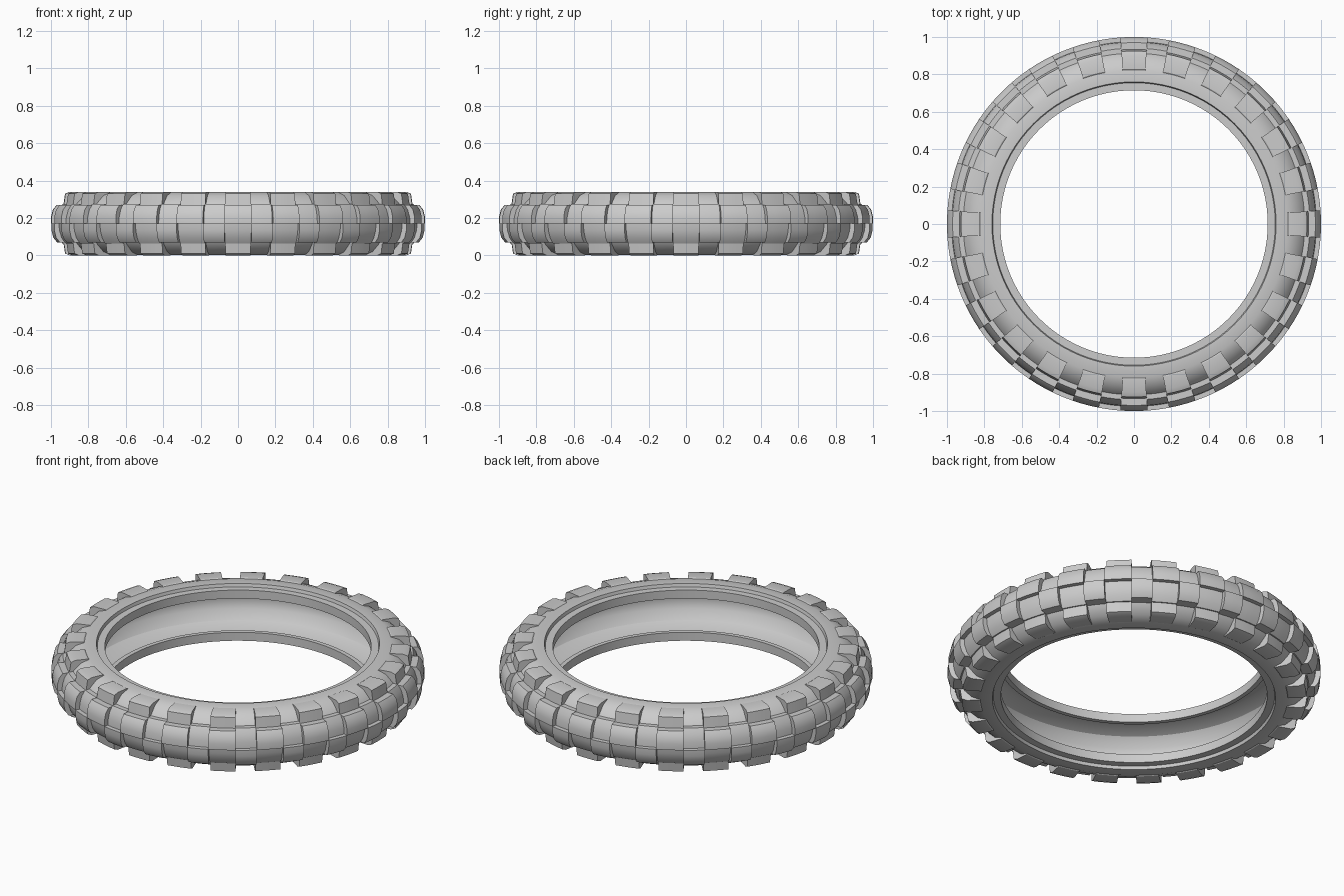
import bpy, bmesh
from math import sin, cos, pi, radians

cube = bpy.data.objects.get("Cube")
if cube:
    bpy.data.objects.remove(cube)

COUNT = 24          # tread blocks around the tyre
PITCH = 360 / COUNT
HALF = 4.2          # half width of a shoulder block, degrees
MID = 0.17          # height of the centre plane

rubber = bpy.data.materials.new("grey rubber")
rubber.use_nodes = True
colour = (0.6, 0.6, 0.6, 1)
rubber.diffuse_color = colour
bsdf = next(n for n in rubber.node_tree.nodes if n.type == 'BSDF_PRINCIPLED')
bsdf.inputs["Base Color"].default_value = colour
bsdf.inputs["Roughness"].default_value = 0.8


def sweep(bm, profile, start, end, steps, closed=False):
    """Turn a closed (radius, height) outline about the z axis."""
    rings = []
    for i in range(steps if closed else steps + 1):
        a = radians(start + (end - start) * i / steps)
        rings.append([bm.verts.new((r * sin(a), -r * cos(a), z)) for r, z in profile])
    n = len(profile)
    for i in range(steps):
        p, q = rings[i], rings[(i + 1) % len(rings)]
        for j in range(n):
            k = (j + 1) % n
            bm.faces.new((p[j], p[k], q[k], q[j]))
    if not closed:
        bm.faces.new(rings[0])
        bm.faces.new(rings[-1][::-1])


def finish(name, bm):
    bmesh.ops.recalc_face_normals(bm, faces=bm.faces[:])
    mesh = bpy.data.meshes.new(name)
    bm.to_mesh(mesh)
    bm.free()
    mesh.materials.append(rubber)
    ob = bpy.data.objects.new(name, mesh)
    bpy.context.collection.objects.link(ob)
    bpy.ops.object.select_all(action='DESELECT')
    ob.select_set(True)
    bpy.context.view_layer.objects.active = ob
    bpy.ops.object.shade_smooth_by_angle(angle=radians(28))
    return ob


def flip(profile):
    return [(r, 2 * MID - z) for r, z in profile]


def block_row(name, profile, centre, half):
    bm = bmesh.new()
    for i in range(COUNT):
        a = i * PITCH + centre
        sweep(bm, profile, a - half, a + half, 3)
    return finish(name, bm)


# Hollow carcass with stepped bead lips
outer = [(0.715, 0.32), (0.755, 0.32), (0.76, 0.338), (0.82, 0.338), (0.87, 0.32),
         (0.91, 0.28), (0.94, 0.23)]
inner = [(0.92, MID), (0.91, 0.22), (0.87, 0.27), (0.80, 0.30), (0.75, 0.30),
         (0.74, 0.27), (0.715, 0.27)]
section = (outer + [(0.95, MID)] + flip(outer)[::-1]
           + flip(inner)[:0:-1] + inner)
bm = bmesh.new()
sweep(bm, section, 0, 360, 96, closed=True)
finish("tyre_carcass", bm)

# Square-edged shoulder blocks, above and below
shoulder = [(0.82, 0.334), (0.83, 0.34), (0.90, 0.34), (0.925, 0.33), (0.935, 0.262),
            (0.905, 0.262)]
block_row("upper_shoulder_blocks", shoulder, 0, HALF)
block_row("lower_shoulder_blocks", flip(shoulder), 0, HALF)

# Centre blocks, high and low ones alternating like a checkerboard
high = [(0.905, 0.27), (0.97, 0.27), (0.99, 0.245), (1.0, 0.205), (1.0, MID), (0.935, MID)]
low = [(0.905, 0.275), (0.94, 0.275), (0.96, 0.245), (0.972, 0.205), (0.975, MID), (0.935, MID)]
between = PITCH / 2
block_row("upper_centre_high_blocks", high, 0, HALF)
block_row("upper_centre_low_blocks", low, between, between - HALF)
block_row("lower_centre_low_blocks", flip(low), 0, HALF)
block_row("lower_centre_high_blocks", flip(high), between, between - HALF)
